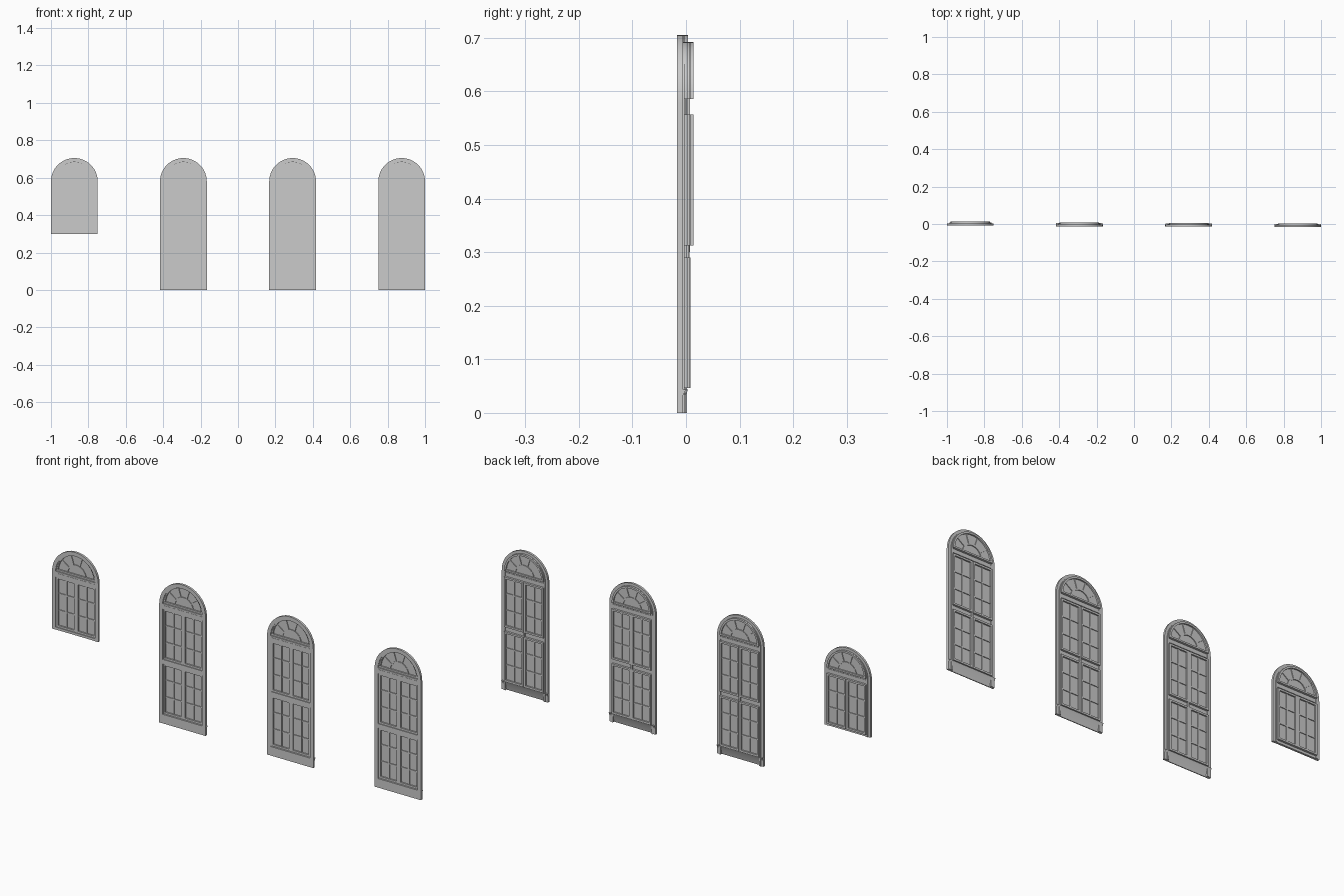
import bpy, bmesh
from math import sin, cos, pi, radians

if "Cube" in bpy.data.objects:
    bpy.data.objects.remove(bpy.data.objects["Cube"])

HALF = 0.125      # half width, also the arch radius
SPRING = 0.58     # height where the arch begins
JAMB = 0.018
SEG = 28


def strip(bm, a, b, y0, y1, closed=False, taper=0.0):
    """Solid band between two matching (x, z) paths, from depth y0 to y1."""
    rings = []
    for (ax, az), (bx, bz) in zip(a, b):
        tx, tz = (bx - ax) * taper, (bz - az) * taper
        rings.append([bm.verts.new(p) for p in (
            (ax, y0, az), (bx, y0, bz),
            (bx - tx, y1, bz - tz), (ax + tx, y1, az + tz))])
    n = len(rings)
    for i in range(n if closed else n - 1):
        r, s = rings[i], rings[(i + 1) % n]
        for k in range(4):
            m = (k + 1) % 4
            bm.faces.new((r[k], r[m], s[m], s[k]))
    if not closed:
        bm.faces.new(rings[0])
        bm.faces.new(rings[-1][::-1])


def bar(bm, x0, x1, z0, z1, y0, y1):
    strip(bm, [(x0, z0), (x0, z1)], [(x1, z0), (x1, z1)], y0, y1)


def arc(r, cz=SPRING, a0=0.0, a1=pi, n=SEG):
    return [(r * cos(a0 + (a1 - a0) * i / n), cz + r * sin(a0 + (a1 - a0) * i / n))
            for i in range(n + 1)]


def rect(x0, x1, z0, z1):
    return [(x0, z0), (x1, z0), (x1, z1), (x0, z1)]


def finish(name, bm, loc):
    bmesh.ops.recalc_face_normals(bm, faces=bm.faces[:])
    me = bpy.data.meshes.new(name)
    bm.to_mesh(me)
    bm.free()
    ob = bpy.data.objects.new(name, me)
    ob.location = loc
    bpy.context.collection.objects.link(ob)
    bpy.context.view_layer.objects.active = ob
    ob.select_set(True)
    bpy.ops.object.shade_smooth_by_angle(angle=radians(30))
    ob.select_set(False)


def window(tag, x, y, bottom, panels):
    loc = (x, y, 0)

    # arched outer frame with a thin raised bead inside it
    bm = bmesh.new()
    for r0, r1, d0, d1 in ((HALF, HALF - JAMB, 0, 0.011),
                           (HALF - 0.013, HALF - JAMB - 0.003, 0.003, 0.014)):
        path = [[(r, bottom)] + arc(r) + [(-r, bottom)] for r in (r0, r1)]
        strip(bm, path[0], path[1], d0, d1)
    finish(tag + "_arched_frame", bm, loc)

    # transom and middle rail
    bm = bmesh.new()
    w = HALF - JAMB
    bar(bm, -w, w, 0.557, 0.585, 0.001, 0.011)
    bar(bm, -w, w, 0.565, 0.577, -0.0, 0.013)
    bar(bm, -w, w, 0.290 if bottom < 0.2 else bottom, 0.312, 0.001, 0.011)
    finish(tag + "_rails", bm, loc)

    # sloping bottom sill
    if bottom < 0.2:
        bm = bmesh.new()
        vs = []
        for sx in (-HALF, HALF):
            vs.append([bm.verts.new((sx * 0.999, py, pz)) for py, pz in
                       ((0, bottom), (0.004, bottom), (0.012, 0.034), (0.017, 0.044), (0, 0.044))])
        for k in range(5):
            m = (k + 1) % 5
            bm.faces.new((vs[0][k], vs[0][m], vs[1][m], vs[1][k]))
        bm.faces.new(vs[0])
        bm.faces.new(vs[1][::-1])
        finish(tag + "_sill", bm, loc)

    # two leaves per panel: leaf border, glazing bars and glass
    leaf, bars, glass = bmesh.new(), bmesh.new(), bmesh.new()
    for z0, z1 in panels:
        for s in (-1, 1):
            x0, x1 = sorted((s * 0.002, s * 0.106))
            t = 0.009
            strip(leaf, rect(x0, x1, z0, z1), rect(x0 + t, x1 - t, z0 + t, z1 - t),
                  0.005, 0.021, closed=True)
            xm = (x0 + x1) / 2
            bar(bars, xm - 0.003, xm + 0.003, z0 + t, z1 - t, 0.008, 0.018)
            for i in (1, 2):
                zm = z0 + (z1 - z0) * i / 3
                bar(bars, x0 + t, x1 - t, zm - 0.003, zm + 0.003, 0.0085, 0.0175)
            bar(glass, x0 + t / 2, x1 - t / 2, z0 + t / 2, z1 - t / 2, 0.012, 0.014)

    # centre meeting post
    bar(leaf, -0.004, 0.004, panels[0][0], panels[-1][1], 0.004, 0.019)
    finish(tag + "_leaf_frames", leaf, loc)

    # fanlight border, inner hoop and spokes
    base = 0.586
    fan = bmesh.new()
    strip(fan, arc(0.106, base), arc(0.097, base), 0.005, 0.021)
    bar(fan, -0.104, 0.104, base, base + 0.008, 0.005, 0.0205)
    finish(tag + "_fanlight_border", fan, loc)
    strip(bars, arc(0.053, base), arc(0.047, base), 0.008, 0.018)
    for k in range(1, 5):
        a = pi * k / 5
        px, pz = -sin(a) * 0.003, cos(a) * 0.003
        ends = [(r * cos(a), base + r * sin(a)) for r in (0.05, 0.1)]
        strip(bars, [(ex + px, ez + pz) for ex, ez in ends],
              [(ex - px, ez - pz) for ex, ez in ends], 0.0085, 0.0175)
    finish(tag + "_glazing_bars", bars, loc)

    # fanlight glass
    half = arc(0.101, base, 0, radians(88), 14)
    strip(glass, half, [(-hx, hz) for hx, hz in half], 0.012, 0.014)
    finish(tag + "_glass", glass, loc)


UPPER, LOWER = (0.312, 0.557), (0.046, 0.290)
window("short_window", -0.875, -0.007, 0.30, [UPPER])
for i, (x, y) in enumerate(((-0.292, -0.0125), (0.292, -0.0145), (0.875, -0.017))):
    window("tall_window_%d" % (i + 1), x, y, 0.0, [LOWER, UPPER])
